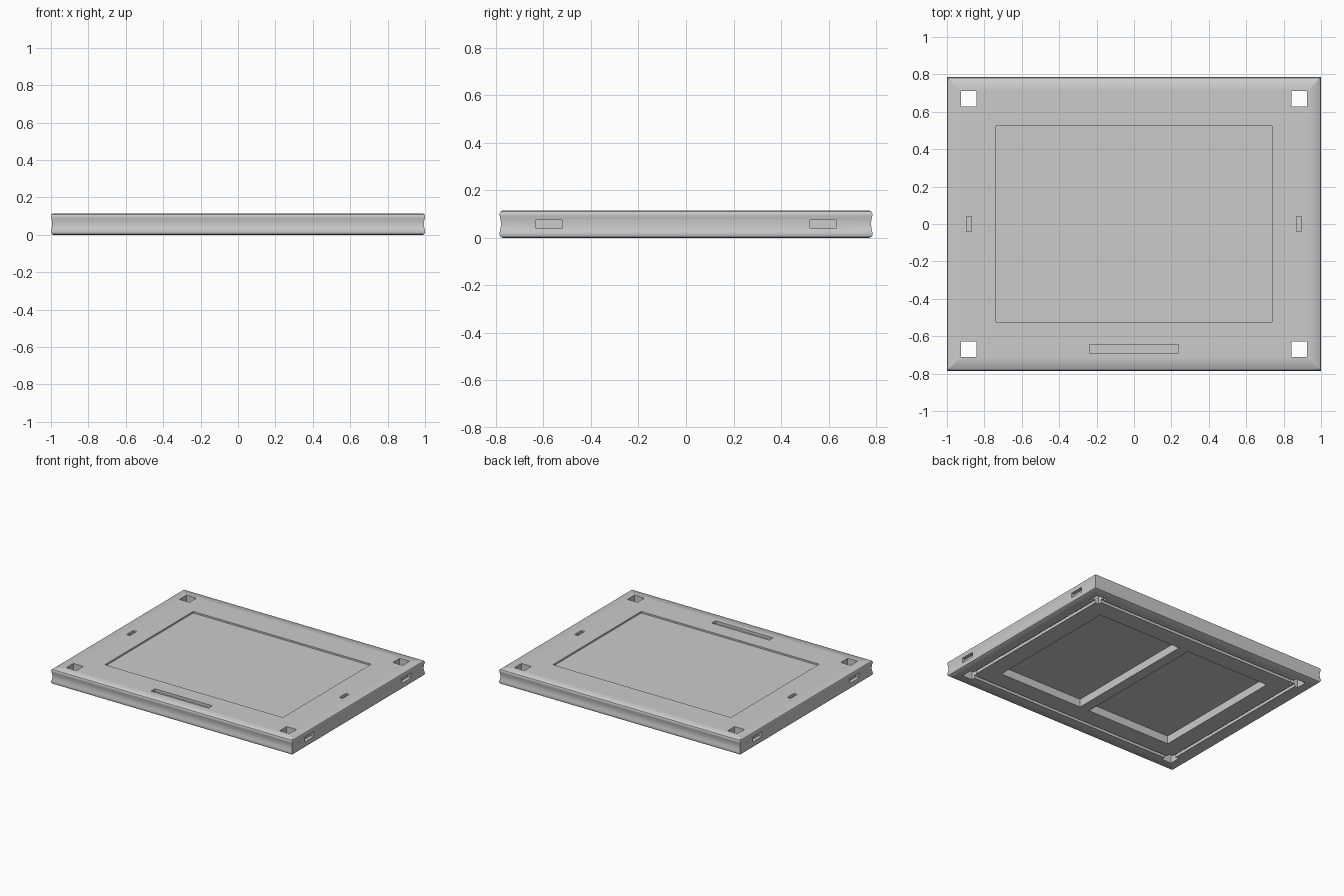
import bpy, bmesh, math

if "Cube" in bpy.data.objects:
    bpy.data.objects.remove(bpy.data.objects["Cube"])

HX, HY = 1.0, 0.785        # half length and half width
INNER = 0.262              # width of a frame member
H = 0.115                  # full height

grey = bpy.data.materials.new("plain grey")
grey.diffuse_color = (0.6, 0.6, 0.6, 1)
grey.use_nodes = True
grey.node_tree.nodes["Principled BSDF"].inputs["Base Color"].default_value = grey.diffuse_color


def finish(name, bm):
    bmesh.ops.recalc_face_normals(bm, faces=bm.faces)
    me = bpy.data.meshes.new(name)
    bm.to_mesh(me)
    bm.free()
    ob = bpy.data.objects.new(name, me)
    bpy.context.collection.objects.link(ob)
    me.materials.append(grey)
    return ob


def add_box(bm, x0, x1, y0, y1, z0, z1):
    vs = bmesh.ops.create_cube(bm, size=1)["verts"]
    for v in vs:
        v.co.x = x1 if v.co.x > 0 else x0
        v.co.y = y1 if v.co.y > 0 else y0
        v.co.z = z1 if v.co.z > 0 else z0


def box(name, *dims):
    bm = bmesh.new()
    add_box(bm, *dims)
    return finish(name, bm)


# Member cross-section (inset, height): rounded rims, hollow waist, groove below
profile = [(0.012, 0.0), (0.004, 0.004), (0.0, 0.012), (0.0, 0.022),
           (0.004, 0.036), (0.006, 0.058), (0.004, 0.08), (0.0, 0.094),
           (0.0, 0.100), (0.004, 0.110), (0.012, H),
           (INNER, H), (INNER, 0.0),
           (0.128, 0.0), (0.128, 0.022), (0.102, 0.022), (0.102, 0.0)]


def member(name, a, b):
    """Mitred member between corner directions a and b."""
    bm = bmesh.new()
    rings = [[bm.verts.new((sx * (HX - d), sy * (HY - d), z))
              for d, z in profile] for sx, sy in (a, b)]
    n = len(profile)
    for i in range(n):
        j = (i + 1) % n
        bm.faces.new((rings[0][i], rings[0][j], rings[1][j], rings[1][i]))
    for r in rings:
        bm.faces.new(r)
    return finish(name, bm)


members = [member("front_member", (-1, -1), (1, -1)),
           member("right_member", (1, -1), (1, 1)),
           member("back_member", (1, 1), (-1, 1)),
           member("left_member", (-1, 1), (-1, -1))]

# Cutter: corner holes, side sockets and shallow top slots
bm = bmesh.new()
for sx in (-1, 1):
    for sy in (-1, 1):
        cx, cy = sx * 0.884, sy * 0.67
        add_box(bm, cx - 0.041, cx + 0.041, cy - 0.041, cy + 0.041, -0.1, 0.2)
        xs = sorted((sx * 0.97, sx * 1.1))
        add_box(bm, *xs, sy * 0.577 - 0.054, sy * 0.577 + 0.054, 0.04, 0.075)
    add_box(bm, sx * 0.882 - 0.014, sx * 0.882 + 0.014, -0.04, 0.04, H - 0.02, 0.2)
add_box(bm, -0.238, 0.238, -0.69, -0.645, H - 0.02, 0.2)
cutter = finish("cutter", bm)
cutter.hide_render = True
cutter.hide_set(True)

for ob in members:
    mod = ob.modifiers.new("openings", "BOOLEAN")
    mod.object = cutter
    mod.operation = "DIFFERENCE"
    mod.solver = "EXACT"
    # Soften the rounded rims, keep corners sharp
    bpy.context.view_layer.objects.active = ob
    ob.select_set(True)
    bpy.ops.object.modifier_apply(modifier=mod.name)
    bpy.ops.object.shade_smooth_by_angle(angle=math.radians(35))
    ob.select_set(False)
bpy.data.objects.remove(cutter)

# Sunken centre panel and the rail beneath it
px, py = HX - INNER, HY - INNER
box("centre_panel", -px, px, -py, py, 0.06, 0.103)
box("centre_rail", -0.04, 0.04, -py, py, 0.0, 0.06)
